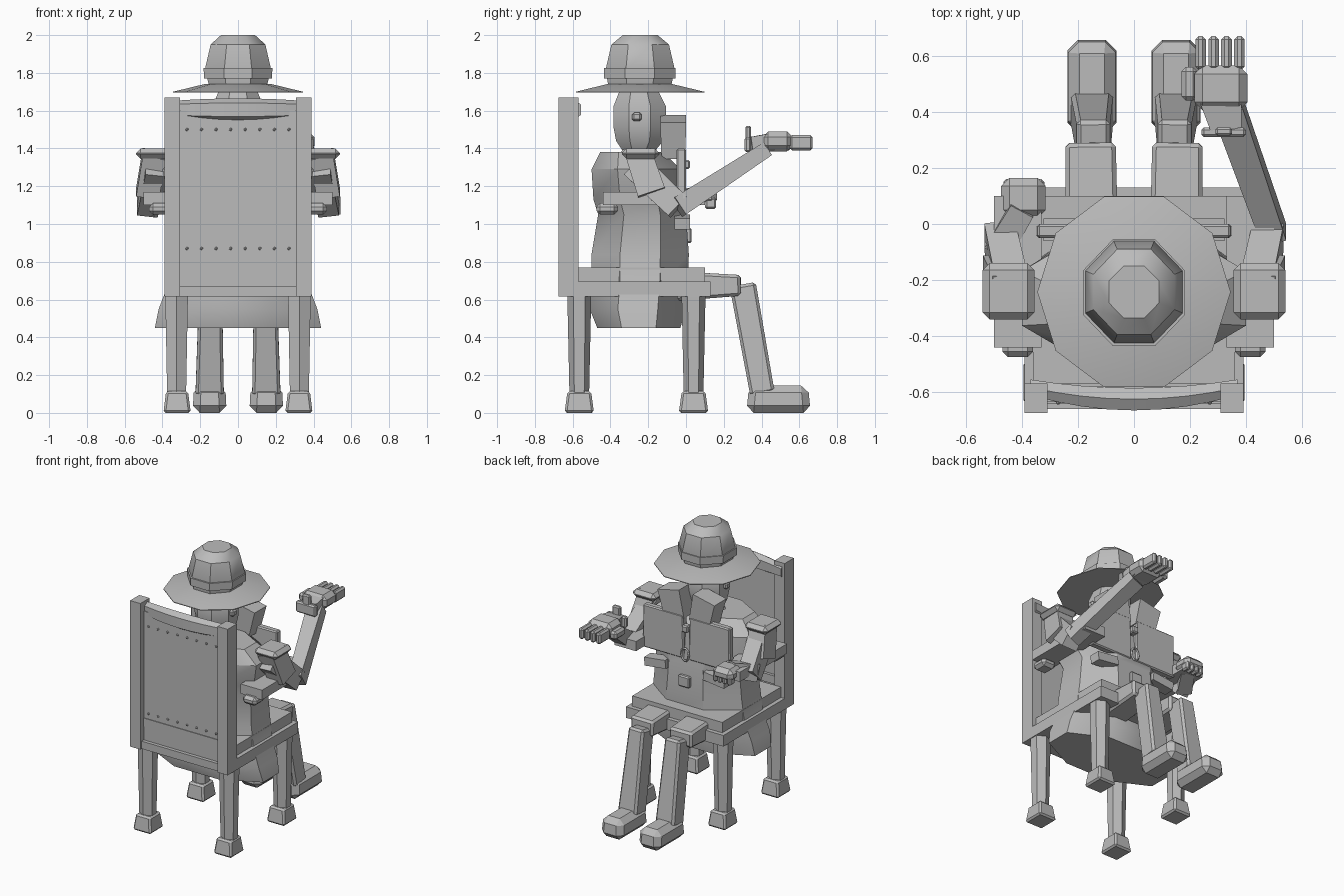
import bpy, bmesh, math
from mathutils import Vector, Matrix

if "Cube" in bpy.data.objects:
    bpy.data.objects.remove(bpy.data.objects["Cube"])

grey = bpy.data.materials.new("plain_grey")
grey.use_nodes = True
grey.diffuse_color = (0.5, 0.5, 0.5, 1)
grey.node_tree.nodes["Principled BSDF"].inputs["Base Color"].default_value = (0.5, 0.5, 0.5, 1)


def finish(bm, name, bevel=0, smooth=False):
    """Turn a bmesh into a named grey object."""
    bmesh.ops.recalc_face_normals(bm, faces=bm.faces)
    if bevel:
        bmesh.ops.bevel(bm, geom=bm.edges[:], offset=bevel, segments=1, affect='EDGES')
    me = bpy.data.meshes.new(name)
    bm.to_mesh(me)
    bm.free()
    me.materials.append(grey)
    ob = bpy.data.objects.new(name, me)
    bpy.context.collection.objects.link(ob)
    if smooth:
        bpy.ops.object.select_all(action='DESELECT')
        ob.select_set(True)
        bpy.context.view_layer.objects.active = ob
        bpy.ops.object.shade_smooth_by_angle(angle=math.radians(35))
    return ob


def box(name, xr, yr, zr, bevel=0, taper=1.0, tilt=0):
    """Box from ranges; taper scales the top, tilt turns it about y."""
    bm = bmesh.new()
    bmesh.ops.create_cube(bm, size=1)
    size = Vector([r[1] - r[0] for r in (xr, yr, zr)])
    mid = Vector([(r[1] + r[0]) / 2 for r in (xr, yr, zr)])
    for v in bm.verts:
        k = taper if v.co.z > 0 else 1
        v.co = Vector((v.co.x * size.x * k, v.co.y * size.y * k, v.co.z * size.z))
    bmesh.ops.transform(bm, matrix=Matrix.Translation(mid) @ Matrix.Rotation(tilt, 4, 'Y'), verts=bm.verts)
    return finish(bm, name, bevel)


def limb(name, a, b, w0, w1, bevel=0.0):
    """Four-sided limb from a to b, with (width, depth) at each end."""
    a, b = Vector(a), Vector(b)
    d = (b - a).normalized()
    side = Vector((1, 0, 0))
    side = (side - d * side.dot(d)).normalized()
    up = d.cross(side)
    bm = bmesh.new()
    rings = []
    for p, (w, h) in ((a, w0), (b, w1)):
        rings.append([bm.verts.new(p + side * w / 2 * i + up * h / 2 * j)
                      for i, j in ((-1, -1), (1, -1), (1, 1), (-1, 1))])
    for k in range(4):
        bm.faces.new([rings[0][k], rings[0][k - 1], rings[1][k - 1], rings[1][k]])
    for r in rings:
        bm.faces.new(r)
    return finish(bm, name, bevel)


def loft(name, rings, n, x=0, phase=0.5, smooth=False):
    """Stack of n-sided rings: (z, x radius, y min, y max)."""
    bm = bmesh.new()
    stack = []
    fit = 1 / math.cos(math.pi / n) if phase else 1
    for z, rx, y0, y1 in rings:
        ring = []
        for i in range(n):
            t = math.tau * (i + phase) / n
            ring.append(bm.verts.new((x + rx * fit * math.cos(t),
                                      (y0 + y1) / 2 + (y1 - y0) / 2 * fit * math.sin(t), z)))
        stack.append(ring)
    for lo, hi in zip(stack, stack[1:]):
        for i in range(n):
            bm.faces.new([lo[i - 1], lo[i], hi[i], hi[i - 1]])
    bm.faces.new(stack[0])
    bm.faces.new(stack[-1])
    return finish(bm, name, 0, smooth)


def ball(name, loc, r):
    bm = bmesh.new()
    bmesh.ops.create_icosphere(bm, subdivisions=1, radius=r, matrix=Matrix.Translation(loc))
    return finish(bm, name)


# Chair seat and back
box("seat_frame", (-0.39, 0.39), (-0.63, 0.13), (0.615, 0.695))
box("seat_cushion", (-0.36, 0.36), (-0.57, 0.1), (0.69, 0.77))
box("back_lower_rail", (-0.39, 0.39), (-0.66, -0.58), (0.615, 0.67))
box("back_cross_rail", (-0.31, 0.31), (-0.64, -0.58), (0.77, 0.83))
box("back_panel", (-0.315, 0.315), (-0.635, -0.6), (0.67, 1.6))

# Bowed bolster across the top of the back
bm = bmesh.new()
prev = None
for i in range(9):
    u = i / 4 - 1
    bow = 1 - u * u
    y0, y1 = -0.61 - 0.055 * bow, -0.555 - 0.03 * bow
    zm, h = 1.605, 0.045 + 0.015 * bow
    ring = [bm.verts.new((0.37 * u, y, zm + h * s))
            for y, s in ((y0, -0.6), (y0, 0.6), (y0 / 2 + y1 / 2, 1), (y1, 0.6), (y1, -0.6), (y0 / 2 + y1 / 2, -1))]
    if prev:
        for k in range(6):
            bm.faces.new([prev[k - 1], prev[k], ring[k], ring[k - 1]])
    if i in (0, 8):
        bm.faces.new(ring)
    prev = ring
finish(bm, "back_bolster", 0, True)

# Rivets along the top and bottom of the back panel
for i in range(8):
    for z in (0.87, 1.5):
        ball("back_rivet", (-0.27 + 0.54 * i / 7, -0.637, z), 0.009)

# Parts that repeat on both sides
for s, side in ((-1, "right"), (1, "left")):
    def span(a, b):
        return tuple(sorted((s * a, s * b)))

    box(side + "_back_post", span(0.308, 0.39), (-0.675, -0.57), (0.615, 1.67))
    box(side + "_armrest", span(0.33, 0.5), (-0.44, 0.1), (1.1, 1.17))
    box(side + "_armrest_bracket", span(0.36, 0.47), (-0.475, -0.36), (1.05, 1.11), 0.02)

    # Chair legs with chunky feet
    for y, name in ((-0.565, "rear"), (0.04, "front")):
        loft(f"{side}_{name}_chair_leg", [(0.09, 0.05, y - 0.045, y + 0.045),
             (0.63, 0.06, y - 0.055, y + 0.055)], 6, s * 0.325)
        box(f"{side}_{name}_chair_foot", span(0.25, 0.395), (y - 0.078, y + 0.078), (0, 0.115), 0.012, 0.8)

    # Figure legs
    limb(side + "_thigh", (s * 0.15, -0.15, 0.67), (s * 0.155, 0.29, 0.675), (0.19, 0.17), (0.18, 0.11), 0.015)
    limb(side + "_shin", (s * 0.145, 0.3, 0.68), (s * 0.15, 0.405, 0.1), (0.12, 0.14), (0.15, 0.13), 0.015)
    box(side + "_shoe", span(0.06, 0.24), (0.32, 0.66), (0, 0.145), 0.038, 0.92)

    # Shoulders, upper arms and ears
    limb(side + "_upper_arm", (s * 0.43, -0.27, 1.31), (s * 0.48, -0.04, 1.09), (0.12, 0.15), (0.11, 0.14))
    limb(side + "_sleeve_top", (s * 0.44, -0.25, 1.37), (s * 0.48, -0.18, 1.16), (0.13, 0.14), (0.12, 0.15))
    box(side + "_shoulder_pad", span(0.355, 0.54), (-0.34, -0.14), (1.345, 1.4), 0.025)
    box(side + "_ear", span(0.12, 0.16), (-0.285, -0.235), (1.545, 1.59), 0.01)

    # Raised collar blocks and coat front
    box(side + "_collar", span(0.04, 0.2), (-0.13, -0.005), (1.36, 1.56), 0, 1.1, s * 0.22)
    box(side + "_coat_panel", span(0.02, 0.35), (-0.05, 0.0), (1.09, 1.4), 0.008, 0.97)
    box(side + "_pocket_flap", span(0.15, 0.32), (-0.06, 0.02), (0.98, 1.04), 0, 1.0, s * 0.12)

# Coat body, flaring below the seat
loft("coat_body", [(0.45, 0.44, -0.47, -0.03), (0.55, 0.42, -0.51, 0.0), (0.68, 0.37, -0.5, 0.01),
                   (0.84, 0.35, -0.5, 0.015), (1.05, 0.33, -0.465, 0.0), (1.13, 0.37, -0.49, -0.01),
                   (1.29, 0.4, -0.5, -0.03), (1.38, 0.3, -0.455, -0.12)], 8, smooth=True)
box("buckle", (-0.045, 0.045), (-0.05, 0.03), (0.9, 0.98), 0.008)
box("coat_button", (-0.025, 0.025), (-0.03, 0.02), (1.29, 1.34), 0.008)

# Hanging loop on the chest
bm = bmesh.new()
n, m = 10, 4
grid = [[bm.verts.new(((0.03 + 0.008 * math.cos(q * math.tau / m)) * math.cos(p * math.tau / n),
                       0.01 + 0.008 * math.sin(q * math.tau / m),
                       1.13 + (0.045 + 0.008 * math.cos(q * math.tau / m)) * math.sin(p * math.tau / n)))
         for q in range(m)] for p in range(n)]
for p in range(n):
    for q in range(m):
        bm.faces.new([grid[p - 1][q - 1], grid[p][q - 1], grid[p][q], grid[p - 1][q]])
finish(bm, "chest_loop")

# Head, scarf and hat
loft("scarf", [(1.35, 0.1, -0.33, -0.16), (1.375, 0.12, -0.35, -0.15), (1.4, 0.1, -0.33, -0.16)], 8)
loft("head", [(1.38, 0.08, -0.33, -0.17), (1.44, 0.12, -0.37, -0.12), (1.52, 0.135, -0.385, -0.105),
              (1.62, 0.135, -0.385, -0.105), (1.71, 0.1, -0.35, -0.15)], 8, smooth=True)
loft("hat_brim", [(1.695, 0.345, -0.6, 0.115), (1.7, 0.345, -0.6, 0.115), (1.74, 0.18, -0.43, -0.06)],
     10, phase=0, smooth=True)
loft("hat_crown", [(1.72, 0.15, -0.41, -0.08), (1.82, 0.175, -0.425, -0.06), (1.95, 0.145, -0.395, -0.09),
                   (2.0, 0.09, -0.335, -0.15)], 8, smooth=True)
loft("hat_band", [(1.77, 0.18, -0.435, -0.055), (1.825, 0.182, -0.435, -0.055)], 8)

# Raised left arm reaching forward
limb("left_forearm", (0.5, -0.04, 1.09), (0.335, 0.42, 1.39), (0.09, 0.11), (0.11, 0.08))
box("left_cuff", (0.24, 0.4), (0.31, 0.345), (1.38, 1.46), 0.01)
box("left_cuff_stud", (0.29, 0.35), (0.315, 0.345), (1.44, 1.52), 0.008)
limb("left_wrist", (0.33, 0.34, 1.42), (0.31, 0.45, 1.435), (0.11, 0.08), (0.15, 0.09))
box("left_palm", (0.215, 0.405), (0.405, 0.565), (1.385, 1.49), 0.03)
box("left_thumb", (0.17, 0.225), (0.44, 0.56), (1.39, 1.45), 0.015)
for i in range(4):
    x = 0.238 + 0.046 * i
    box("left_finger", (x - 0.019, x + 0.019), (0.55, 0.67), (1.39, 1.47), 0.012)

# Right arm resting on the armrest
limb("right_forearm", (-0.49, -0.09, 1.1), (-0.4, 0.06, 1.15), (0.1, 0.12), (0.09, 0.1))
box("right_hand", (-0.475, -0.315), (0.02, 0.165), (1.1, 1.19), 0.03)
for i in range(4):
    x = -0.45 + 0.038 * i
    box("right_finger", (x - 0.016, x + 0.016), (0.1, 0.16), (1.08, 1.14), 0.01)
